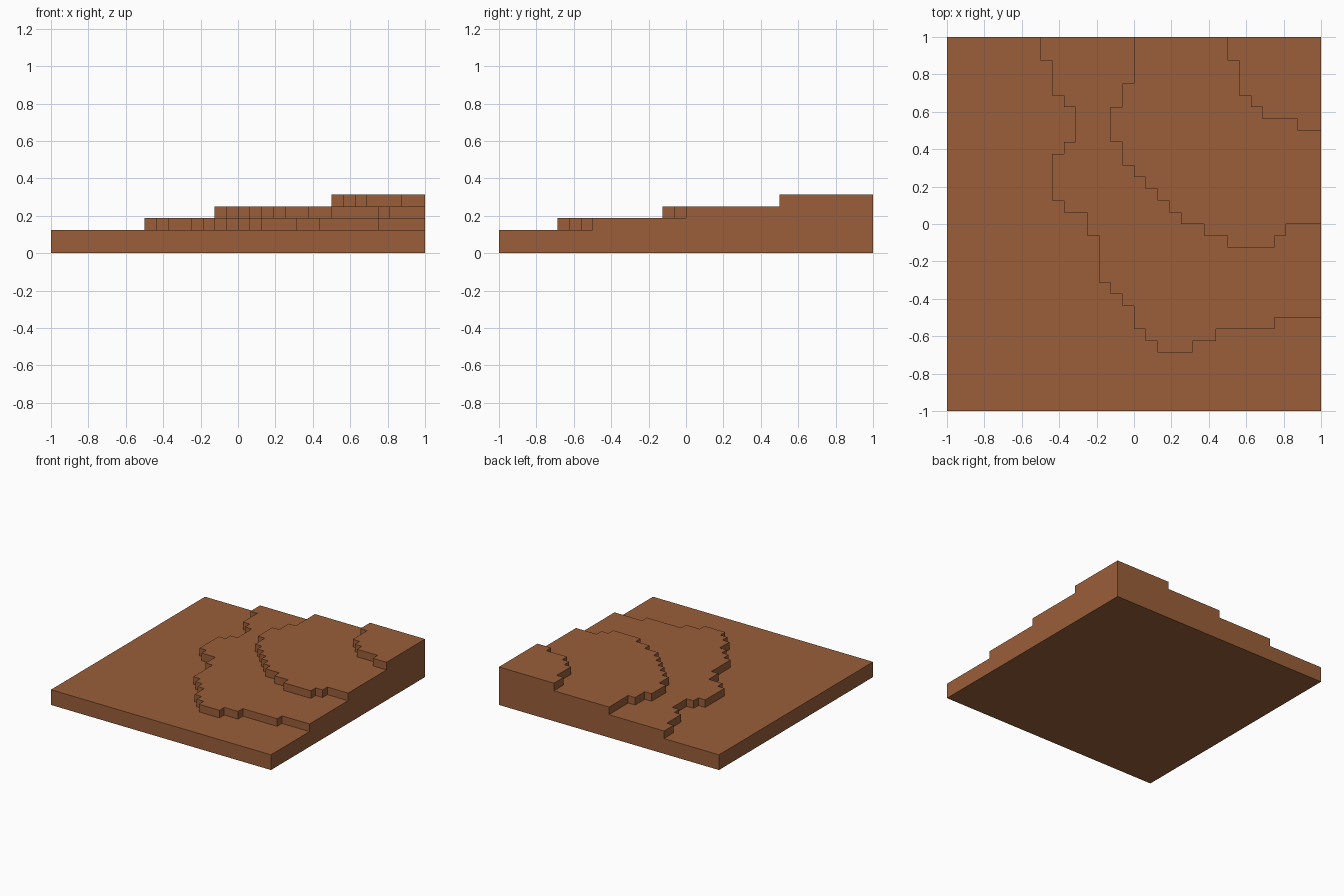
import bpy, bmesh

cube = bpy.data.objects.get("Cube")
if cube:
    bpy.data.objects.remove(cube, do_unlink=True)

UNIT = 1 / 16      # the terrain sits on a grid of 1/16 cells
EDGE = 16          # half width of the tile in cells


def stair_path(x, moves):
    """Path from the back edge to the right edge; moves alternate new y, new x."""
    y, path = EDGE, [(x, EDGE)]
    for i, value in enumerate(moves):
        if i % 2 == 0:
            y = value
        else:
            x = value
        path.append((x, y))
    return path


# Front outline of each terrace, lowest first
paths = [
    stair_path(-16, [-16, 16]),
    stair_path(-8, [14, -7, 11, -6, 10, -5, 7, -6, 6, -7, 2, -6, 1, -4, -1, -3, -5, -2,
                    -6, -1, -7, 0, -9, 1, -10, 2, -11, 5, -10, 7, -9, 12, -8, 16]),
    stair_path(0, [12, -1, 10, -2, 7, -1, 5, 0, 4, 1, 3, 2, 2, 3, 1, 4, 0, 6,
                   -1, 8, -2, 12, -1, 13, 0, 16]),
    stair_path(8, [14, 9, 11, 10, 10, 11, 9, 14, 8, 16]),
]
levels = [0, 2, 3, 4, 5]   # ground, then the top of each terrace

bm = bmesh.new()
corners = {}


def vert(x, y, z):
    """Shared vertex at a grid position."""
    key = (x, y, z)
    if key not in corners:
        corners[key] = bm.verts.new([c * UNIT for c in key])
    return corners[key]


def face(points):
    bm.faces.new([vert(*p) for p in points])


back_profile = [(EDGE, EDGE, 0)]
right_profile = [(EDGE, EDGE, 0)]
for i, path in enumerate(paths):
    low, high = levels[i], levels[i + 1]
    # Risers along the outline
    for (ax, ay), (bx, by) in zip(path, path[1:]):
        face([(ax, ay, low), (bx, by, low), (bx, by, high), (ax, ay, high)])
    # Flat tread reaching to the next terrace
    inner = paths[i + 1][::-1] if i + 1 < len(paths) else [(EDGE, EDGE)]
    face([(x, y, high) for x, y in path + inner])
    # Collect the stepped silhouettes of the cut sides
    back_profile += [(*path[0], low), (*path[0], high)]
    right_profile += [(*path[-1], low), (*path[-1], high)]

# Stepped back and right walls, then the underside
face(back_profile + [(EDGE, EDGE, levels[-1])])
face(right_profile + [(EDGE, EDGE, levels[-1])])
face([(-EDGE, EDGE, 0), (EDGE, EDGE, 0), (EDGE, -EDGE, 0), (-EDGE, -EDGE, 0)])
bmesh.ops.recalc_face_normals(bm, faces=bm.faces)

mesh = bpy.data.meshes.new("terraced_hill")
bm.to_mesh(mesh)
bm.free()

# Earth colour
colour = (0.328, 0.114, 0.042, 1)
earth = bpy.data.materials.new("earth_brown")
earth.use_nodes = True
earth.diffuse_color = colour
bsdf = earth.node_tree.nodes["Principled BSDF"]
bsdf.inputs["Base Color"].default_value = colour
bsdf.inputs["Roughness"].default_value = 0.9
mesh.materials.append(earth)

hill = bpy.data.objects.new("terraced_hill", mesh)
bpy.context.collection.objects.link(hill)
